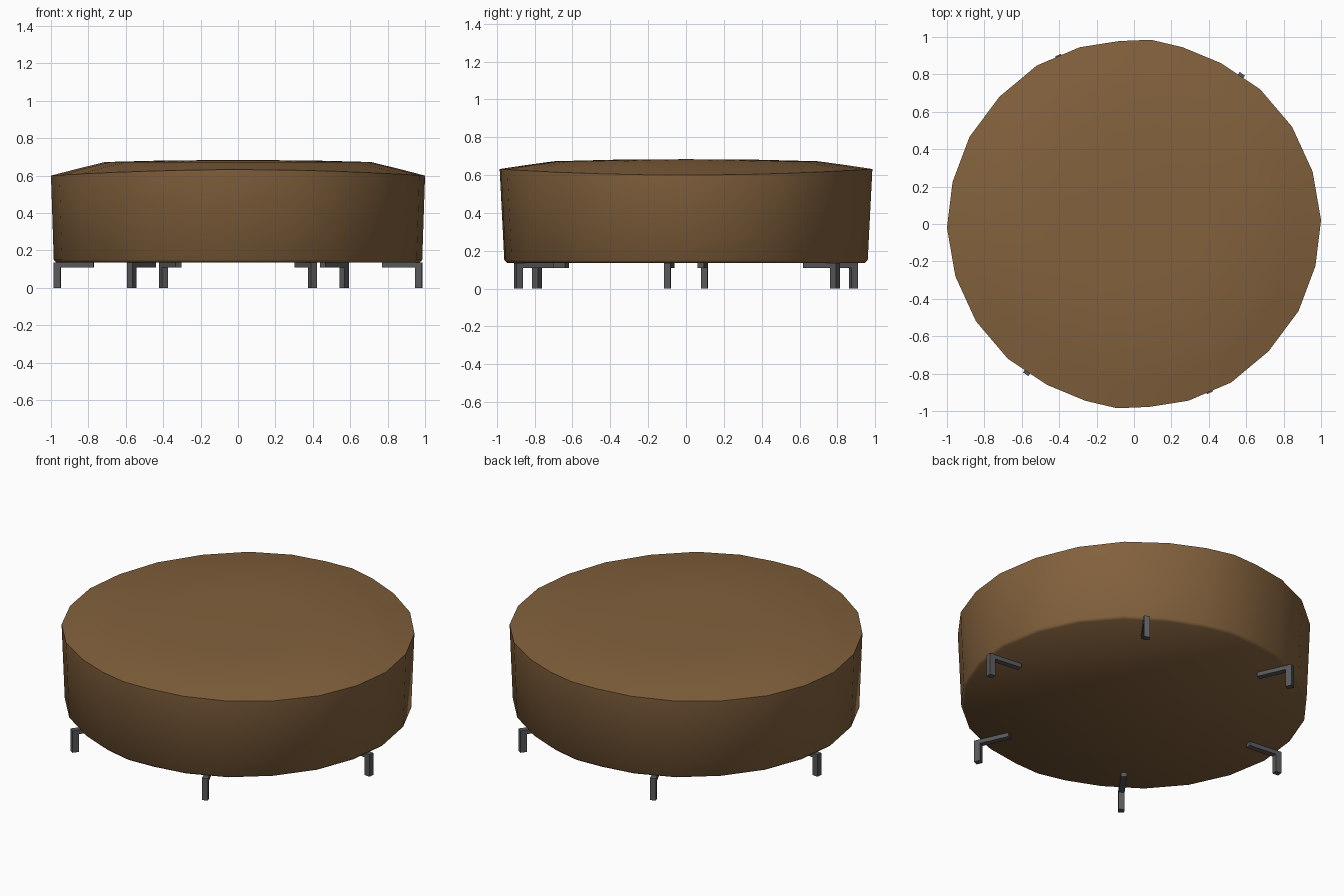
import bpy, bmesh, math
from mathutils import Matrix, Vector

if "Cube" in bpy.data.objects:
    bpy.data.objects.remove(bpy.data.objects["Cube"])


def material(name, rgb):
    m = bpy.data.materials.new(name)
    m.diffuse_color = (*rgb, 1)
    m.use_nodes = True
    m.node_tree.nodes["Principled BSDF"].inputs["Base Color"].default_value = m.diffuse_color
    return m


leather = material("brown leather", (0.225, 0.12, 0.046))
metal = material("dark grey metal", (0.10, 0.10, 0.105))


def finish(bm, name, mat, smooth=None):
    bmesh.ops.recalc_face_normals(bm, faces=bm.faces)
    me = bpy.data.meshes.new(name)
    bm.to_mesh(me)
    bm.free()
    me.materials.append(mat)
    ob = bpy.data.objects.new(name, me)
    bpy.context.collection.objects.link(ob)
    if smooth:
        bpy.context.view_layer.objects.active = ob
        ob.select_set(True)
        bpy.ops.object.shade_smooth_by_angle(angle=math.radians(smooth))
        ob.select_set(False)
    return ob


# Cushion outline: half of it, the rest is the half turned by 180 degrees
half = [(1, .02), (.955, .28), (.845, .52), (.675, .72), (.465, .86), (.26, .945), (.09, .985),
        (-.08, .978), (-.29, .945), (-.52, .847), (-.72, .68), (-.88, .465), (-.97, .225)]
outline = half + [(-x, -y) for x, y in half]

# Cushion: rings as (x scale, y scale, height); None follows the saddle-shaped rim
rings = [(.97, .96, .135), (.985, .975, .15), (1, 1, None),
         (.86, .86, .648), (.71, .71, .673), (.4, .4, .681)]
bm = bmesh.new()
loops = []
for sx, sy, z in rings:
    loop = []
    for x, y in outline:
        sag = .60 + .033 * y * y
        if z is None:
            h = sag
        elif sx == .86:
            h = (sag + .673) / 2
        else:
            h = z
        loop.append(bm.verts.new((x * sx, y * sy, h)))
    loops.append(loop)
n = len(outline)
for a, b in zip(loops, loops[1:]):
    for i in range(n):
        j = (i + 1) % n
        bm.faces.new((a[i], a[j], b[j], b[i]))
bm.faces.new(loops[0])
top = bm.verts.new((0, 0, .684))
for i in range(n):
    bm.faces.new((loops[-1][i], loops[-1][(i + 1) % n], top))
finish(bm, "round_cushion", leather, 50)

# Six L-shaped legs: a post and a bar running inward under the cushion
side = [(.99, 0), (.99, .136), (.775, .136), (.775, .11), (.952, .11), (.952, 0)]
for k in range(6):
    bm = bmesh.new()
    face = bm.faces.new([bm.verts.new((r, -.017, z)) for r, z in side])
    out = bmesh.ops.extrude_face_region(bm, geom=[face])
    moved = [v for v in out["geom"] if isinstance(v, bmesh.types.BMVert)]
    bmesh.ops.translate(bm, verts=moved, vec=Vector((0, .034, 0)))
    bmesh.ops.rotate(bm, verts=bm.verts, cent=(0, 0, 0),
                     matrix=Matrix.Rotation(math.radians(54.2 + 60 * k), 3, 'Z'))
    finish(bm, f"leg_{k + 1}", metal)
